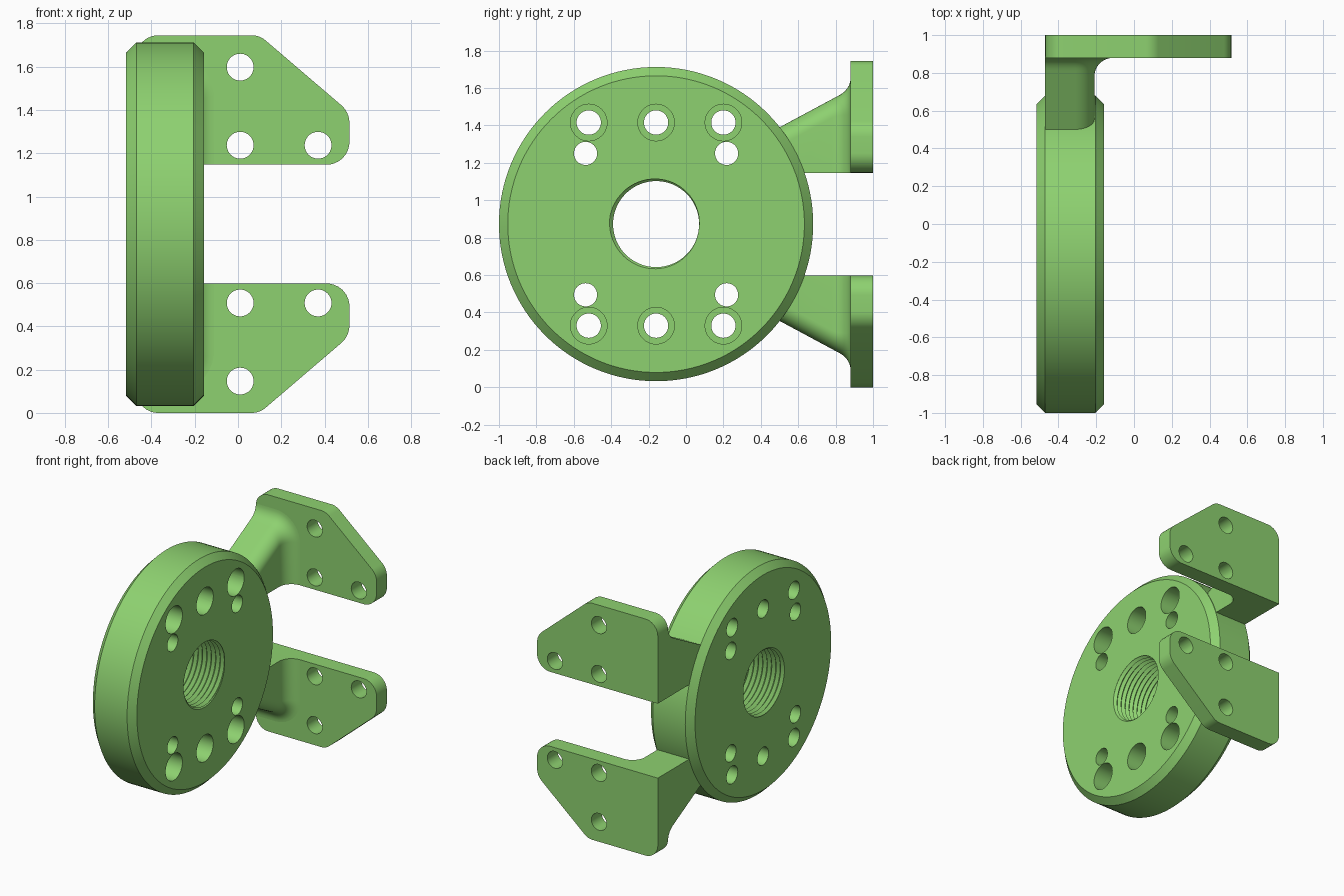
import bpy, bmesh, math
from mathutils import Vector, Matrix

cube = bpy.data.objects.get("Cube")
if cube:
    bpy.data.objects.remove(cube, do_unlink=True)

MID_Z = 0.8725            # mirror height between the two mounts
DISC_Y = -0.16
X0, X1 = -0.517, -0.158   # disc faces

green = bpy.data.materials.new("leaf green")
green.use_nodes = True
COLOUR = (0.27, 0.64, 0.162, 1)
green.diffuse_color = COLOUR
green.node_tree.nodes["Principled BSDF"].inputs["Base Color"].default_value = COLOUR


def make_object(name, bm):
    bmesh.ops.recalc_face_normals(bm, faces=bm.faces[:])
    mesh = bpy.data.meshes.new(name)
    bm.to_mesh(mesh)
    bm.free()
    mesh.materials.append(green)
    ob = bpy.data.objects.new(name, mesh)
    bpy.context.collection.objects.link(ob)
    return ob


def activate(ob):
    bpy.ops.object.select_all(action='DESELECT')
    ob.select_set(True)
    bpy.context.view_layer.objects.active = ob


def cut(ob, cutter):
    cutter.hide_render = True
    mod = ob.modifiers.new("cut", 'BOOLEAN')
    mod.operation, mod.solver, mod.object = 'DIFFERENCE', 'EXACT', cutter
    activate(ob)
    bpy.ops.object.modifier_apply(modifier=mod.name)
    bpy.data.objects.remove(cutter, do_unlink=True)


def smooth(ob):
    activate(ob)
    bpy.ops.object.shade_smooth_by_angle(angle=math.radians(30))


def add_cylinder(bm, centre, radius, depth, axis):
    rot = Matrix.Rotation(math.pi / 2, 4, 'Y' if axis == 'X' else 'X')
    bmesh.ops.create_cone(bm, cap_ends=True, segments=40, radius1=radius, radius2=radius,
                          depth=depth, matrix=Matrix.Translation(centre) @ rot)


def loft(bm, rings, closed_ends=True):
    """Bridge equal-length rings of points."""
    rows = [[bm.verts.new(p) for p in ring] for ring in rings]
    n = len(rows[0])
    for a, b in zip(rows, rows[1:]):
        for i in range(n):
            bm.faces.new((a[i], a[(i + 1) % n], b[(i + 1) % n], b[i]))
    if closed_ends:
        bm.faces.new(rows[0])
        bm.faces.new(rows[-1])


# Chamfered disc, turned about the x axis
def ring(x, r, n=128):
    return [(x, DISC_Y + r * math.cos(2 * math.pi * i / n),
             MID_Z + r * math.sin(2 * math.pi * i / n)) for i in range(n)]


bm = bmesh.new()
loft(bm, [ring(X0, 0.793), ring(X0 + 0.047, 0.84), ring(X1 - 0.047, 0.84), ring(X1, 0.793)])
disc = make_object("disc", bm)

# Through holes and counterbores
bm = bmesh.new()
for side in (-1, 1):
    for y in (-0.537, 0.217):
        add_cylinder(bm, (-0.34, y, MID_Z + side * 0.378), 0.062, 0.6, 'X')
    for y in (-0.52, -0.16, 0.20):
        add_cylinder(bm, (-0.34, y, MID_Z + side * 0.543), 0.065, 0.6, 'X')
cut(disc, make_object("bolt_hole_cutter", bm))
bm = bmesh.new()
for side in (-1, 1):
    for y in (-0.52, -0.16, 0.20):
        add_cylinder(bm, (X1, y, MID_Z + side * 0.543), 0.098, 0.4, 'X')
cut(disc, make_object("counterbore_cutter", bm))

# Helical thread through the centre bore
bm = bmesh.new()
PITCH, SEG, TURNS = 0.036, 64, 15
rows = 2 * TURNS
grid = []
for i in range(SEG):
    a = 2 * math.pi * i / SEG
    column = []
    for j in range(rows + 1):
        r = 0.23 if j % 2 else 0.25
        x = X0 - 0.09 + PITCH * (j / 2 + i / SEG)
        column.append(bm.verts.new((x, DISC_Y + r * math.cos(a), MID_Z + r * math.sin(a))))
    grid.append(column)
for i in range(SEG):
    shift = 2 if i == SEG - 1 else 0
    for j in range(rows - shift):
        a, b = grid[i], grid[(i + 1) % SEG]
        bm.faces.new((a[j], a[j + 1], b[j + 1 + shift], b[j + shift]))
# Close both ends with fans
edges = [e for e in bm.edges if e.is_boundary]
ends = [bm.verts.new((x, DISC_Y, MID_Z)) for x in (X0 - 0.09, X1 + 0.09)]
for e in edges:
    low = e.verts[0].co.x < (X0 + X1) / 2
    bm.faces.new((e.verts[0], e.verts[1], ends[0] if low else ends[1]))
cut(disc, make_object("thread_cutter", bm))
smooth(disc)


# Outline with rounded corners, given (x, z, radius)
def rounded(corners, steps=8):
    out = []
    for k, (x, z, r) in enumerate(corners):
        p = Vector((x, z))
        if r == 0:
            out.append(p)
            continue
        u = (Vector(corners[k - 1][:2]) - p).normalized()
        v = (Vector(corners[(k + 1) % len(corners)][:2]) - p).normalized()
        half = u.angle(v) / 2
        centre = p + (u + v).normalized() * (r / math.sin(half))
        start = p + u * (r / math.tan(half)) - centre
        end = p + v * (r / math.tan(half)) - centre
        for s in range(steps + 1):
            t = s / steps
            out.append(centre + (start * (1 - t) + end * t).normalized() * r)
    return out


PLATE = [(-0.47, 1.147, 0), (0.515, 1.147, 0.105), (0.515, 1.39, 0.11),
         (0.10, 1.745, 0.10), (-0.47, 1.745, 0.10)]
HOLES = [(0.01, 1.598), (0.01, 1.237), (0.37, 1.237)]


# Neck cross-section at depth y, flaring into the plate with a fillet
def neck_section(y):
    d = min(max(y - 0.78, 0), 0.1)
    flare = 0.1 - math.sqrt(max(0.01 - d * d, 0))
    top = 1.39 + (y - 0.5) * 0.537
    if y > 0.827:
        top = 1.655 - math.sqrt(max(0.01 - d * d, 0))
    if y > 0.881:
        top = 1.63
    right, r = -0.21 + flare, 0.1 + flare
    pts = [(-0.47, 1.147), (right, 1.147)]
    for s in range(11):
        a = math.pi / 2 * s / 10
        pts.append((right - r + r * math.cos(a), top - r + r * math.sin(a)))
    pts.append((-0.47, top))
    return pts


# Upper mount and its mirrored lower twin
for label, flip in (("upper", False), ("lower", True)):
    def height(z):
        return 2 * MID_Z - z if flip else z

    bm = bmesh.new()
    outline = rounded(PLATE)
    loft(bm, [[(p.x, y, height(p.y)) for p in outline] for y in (0.88, 1.0)])
    plate = make_object(label + "_plate", bm)
    bm = bmesh.new()
    for x, z in HOLES:
        add_cylinder(bm, (x, 0.94, height(z)), 0.062, 0.4, 'Y')
    cut(plate, make_object("plate_hole_cutter", bm))
    smooth(plate)

    bm = bmesh.new()
    depths = [0.45, 0.6, 0.78] + [0.78 + 0.1 * math.sin(math.pi / 2 * k / 10) for k in range(1, 11)]
    depths.append(0.90)
    loft(bm, [[(x, y, height(z)) for x, z in neck_section(y)] for y in depths])
    smooth(make_object(label + "_neck", bm))
